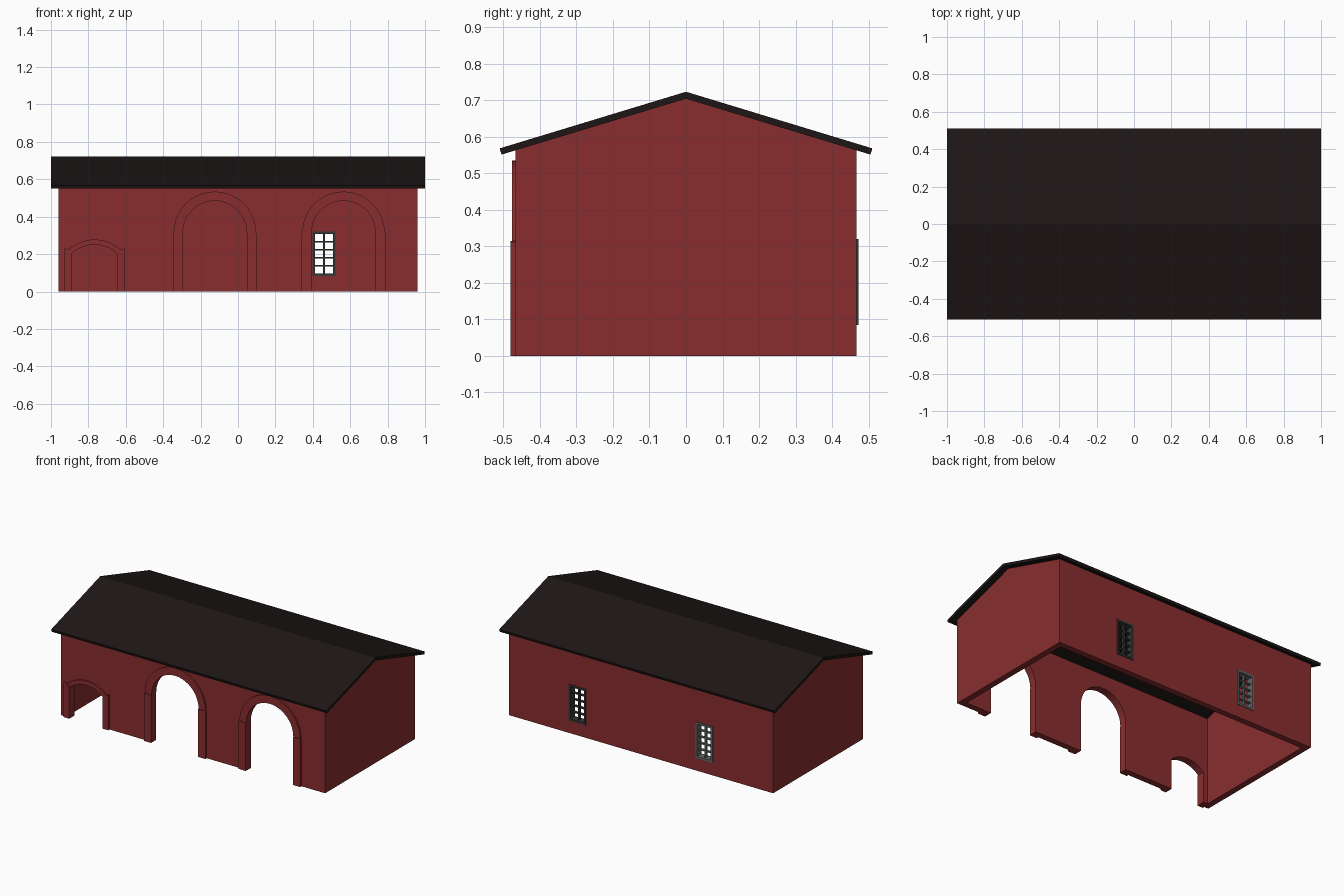
import bpy, bmesh
from math import sin, cos, pi, asin

if "Cube" in bpy.data.objects:
    bpy.data.objects.remove(bpy.data.objects["Cube"])


def material(name, rgb):
    m = bpy.data.materials.new(name)
    m.diffuse_color = (*rgb, 1)
    m.use_nodes = True
    m.node_tree.nodes["Principled BSDF"].inputs["Base Color"].default_value = m.diffuse_color
    return m


RED = material("red_wall", (0.25, 0.027, 0.028))
BLACK = material("dark_roof", (0.013, 0.008, 0.008))
DARK = material("dark_frame", (0.035, 0.037, 0.037))
GREY = material("grey_frame", (0.13, 0.135, 0.135))


def finish(name, bm, mat):
    bmesh.ops.recalc_face_normals(bm, faces=bm.faces)
    me = bpy.data.meshes.new(name)
    bm.to_mesh(me)
    bm.free()
    me.materials.append(mat)
    ob = bpy.data.objects.new(name, me)
    bpy.context.collection.objects.link(ob)
    return ob


def add_prism(bm, pts, axis, a, b):
    """Extrude a closed profile along x (points are y,z) or y (points are x,z)."""
    place = (lambda p, t: (t, *p)) if axis == "x" else (lambda p, t: (p[0], t, p[1]))
    lo = [bm.verts.new(place(p, a)) for p in pts]
    hi = [bm.verts.new(place(p, b)) for p in pts]
    bm.faces.new(lo)
    bm.faces.new(hi[::-1])
    for i in range(len(pts)):
        j = (i + 1) % len(pts)
        bm.faces.new((lo[i], lo[j], hi[j], hi[i]))


def prism(name, pts, axis, a, b, mat):
    bm = bmesh.new()
    add_prism(bm, pts, axis, a, b)
    return finish(name, bm, mat)


def rect(x0, x1, z0, z1):
    return [(x0, z0), (x1, z0), (x1, z1), (x0, z1)]


def arc(cx, cz, r, half, n=20):
    return [(cx + r * sin(half * (2 * i / n - 1)), cz + r * cos(half * (2 * i / n - 1)))
            for i in range(n + 1)]


def cut(target, cutter):
    mod = target.modifiers.new("opening", "BOOLEAN")
    mod.operation = "DIFFERENCE"
    mod.solver = "EXACT"
    mod.object = cutter
    bpy.context.view_layer.objects.active = target
    bpy.ops.object.modifier_apply(modifier=mod.name)
    bpy.data.objects.remove(cutter)


# Hollow wall shell with gables
W, H, T = 0.96, 0.467, 0.04
walls = prism("walls", [(-H, 0), (H, 0), (H, 0.565), (0, 0.708), (-H, 0.565)], "x", -W, W, RED)
cut(walls, prism("inside", rect(-H + T, H - T, -0.1, 1), "x", -W + T, W - T, RED))

# Arched openings with raised surround: centre x, arc centre z, inner/outer radius,
# half angle, outer post half width, outer post height
small = asin(0.1215 / 0.1805)
arches = [("small_arch", -0.768, 0.0695, 0.1805, 0.2085, small, 0.162, 0.231),
          ("middle_arch", -0.124, 0.314, 0.171, 0.2205, pi / 2, 0.2235, 0.312),
          ("right_arch", 0.564, 0.314, 0.171, 0.2205, pi / 2, 0.2235, 0.312)]
for name, cx, cz, r, ro, half, post, top in arches:
    inner, outer = arc(cx, cz, r, half), arc(cx, cz, ro, half)
    x0, x1 = inner[0][0], inner[-1][0]
    cut(walls, prism("cutter", [(x0, -0.1)] + inner + [(x1, -0.1)], "y", -0.6, -0.3, RED))
    prism(name + "_ring", inner + outer[::-1], "y", -0.476, -H + 0.001, RED)
    bm = bmesh.new()
    for s, k in ((-1, 0), (1, -1)):
        xi, xo = inner[k][0], cx + s * post
        add_prism(bm, [(xi, 0), inner[k], outer[k], (xo, top), (xo, 0)], "y", -0.481, -H + 0.001)
    finish(name + "_posts", bm, RED)

# Barred windows in the back wall
Z0, Z1, HW, F = 0.084, 0.32, 0.062, 0.013
for name, cx, mat in (("right_window", 0.46, DARK), ("left_window", -0.46, GREY)):
    cut(walls, prism("cutter", rect(cx - HW + 0.003, cx + HW - 0.003, Z0 + 0.003, Z1 - 0.003),
                     "y", 0.3, 0.6, RED))
    bm = bmesh.new()
    for s in (-1, 1):
        xs = sorted((cx + s * HW, cx + s * (HW - F)))
        add_prism(bm, rect(*xs, Z0, Z1), "y", 0.424, 0.472)
    for z in (Z0, Z1 - F):
        add_prism(bm, rect(cx - HW + F, cx + HW - F, z, z + F), "y", 0.424, 0.472)
    add_prism(bm, rect(cx - 0.005, cx + 0.005, Z0 + F, Z1 - F), "y", 0.44, 0.458)
    for i in range(1, 5):
        z = Z0 + F + (Z1 - Z0 - 2 * F) * i / 5
        add_prism(bm, rect(cx - HW + F, cx + HW - F, z - 0.004, z + 0.004), "y", 0.441, 0.457)
    finish(name, bm, mat)

# Gabled roof slab
prism("roof", [(-0.505, 0.551), (0, 0.704), (0.505, 0.551), (0.51, 0.568), (0, 0.723), (-0.51, 0.568)],
      "x", -1, 1, BLACK)
